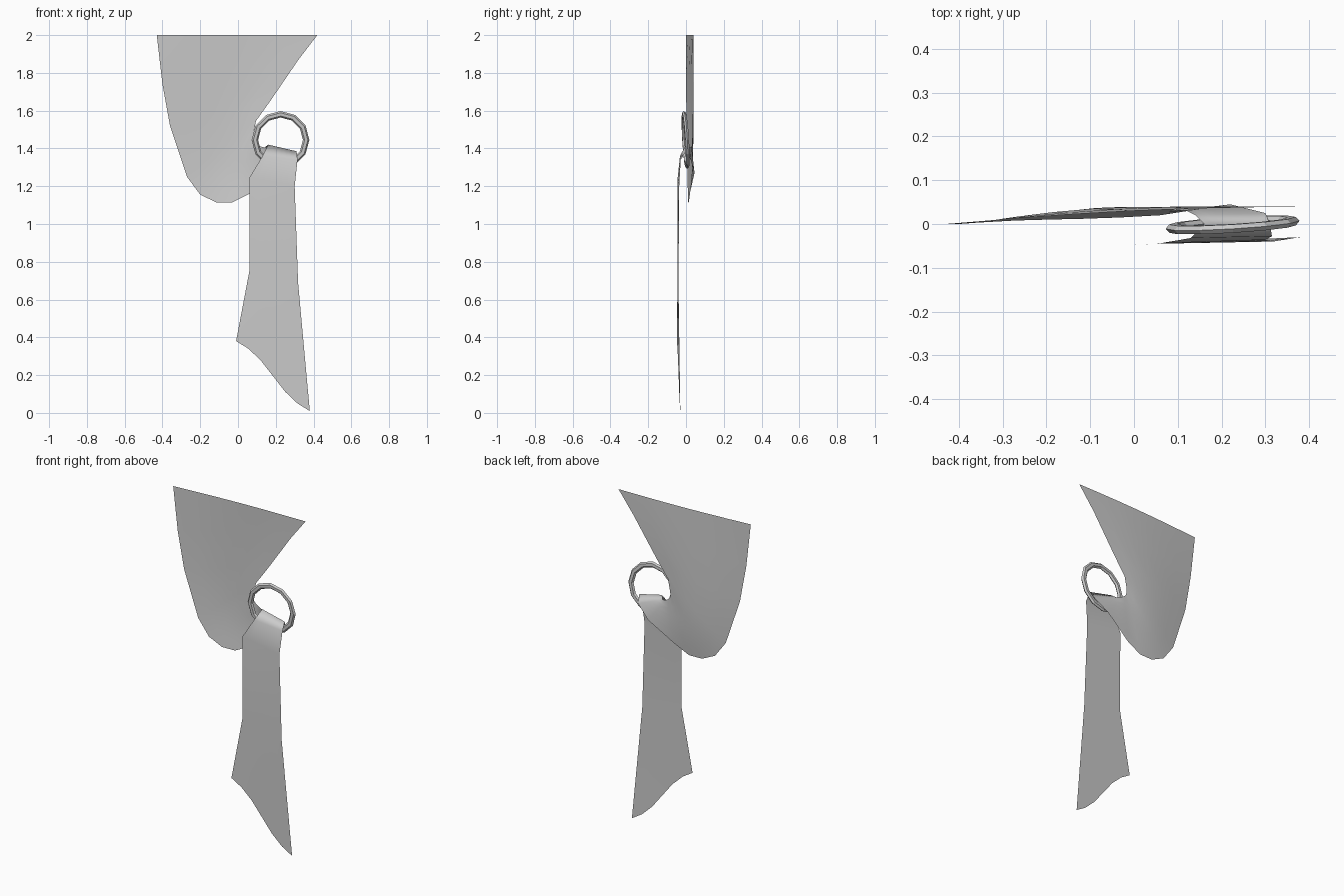
import bpy, bmesh, math
from mathutils import Vector

if "Cube" in bpy.data.objects:
    bpy.data.objects.remove(bpy.data.objects["Cube"])

# Cloth: (inner edge, outer edge, y bulge of the middle), from the top rail,
# swagged behind the ring, through it and down the front
ROWS = [
    ((.42, .04, 2.0), (-.43, 0, 2.0), .010),
    ((.32, .04, 1.87), (-.40, 0, 1.74), .014),
    ((.17, .037, 1.65), (-.36, .003, 1.52), .015),
    ((.095, .035, 1.545), (-.27, .008, 1.25), .015),
    ((.082, .035, 1.48), (-.20, .010, 1.155), .012),
    ((.08, .033, 1.455), (-.115, .012, 1.115), .010),
    ((.085, .033, 1.435), (-.03, .015, 1.115), .008),
    ((.10, .032, 1.42), (.06, .020, 1.16), .006),
    ((.12, .030, 1.41), (.22, .045, 1.27), 0),
    ((.14, .020, 1.405), (.30, .025, 1.34), 0),
    ((.16, 0, 1.42), (.31, 0, 1.385), 0),
    ((.13, -.032, 1.36), (.315, -.028, 1.34), 0),
    ((.06, -.044, 1.245), (.30, -.036, 1.20), 0),
    ((.06, -.045, .75), (.318, -.040, .69), 0),
    ((-.01, -.048, .38), (.38, -.030, .01), 0),
]
COLS = 6

bm = bmesh.new()
grid = []
for r, (a, b, bulge) in enumerate(ROWS):
    row = []
    for c in range(COLS + 1):
        t = c / COLS
        p = Vector(a).lerp(Vector(b), t)
        p.y += bulge * math.sin(math.pi * t)
        if r == len(ROWS) - 1:          # wavy slanted hem
            p.z += .025 * math.sin(2 * math.pi * t)
        row.append(bm.verts.new(p))
    grid.append(row)
for r0, r1 in zip(grid, grid[1:]):
    for c in range(COLS):
        bm.faces.new((r0[c], r0[c + 1], r1[c + 1], r1[c]))
bmesh.ops.recalc_face_normals(bm, faces=bm.faces)
mesh = bpy.data.meshes.new("curtain_cloth")
bm.to_mesh(mesh)
bm.free()
for f in mesh.polygons:
    f.use_smooth = True
cloth = bpy.data.objects.new("curtain_cloth", mesh)
bpy.context.collection.objects.link(cloth)

# Ring: low-poly, slightly flattened and tilted
bpy.ops.mesh.primitive_torus_add(
    major_segments=12, minor_segments=6, major_radius=.136, minor_radius=.017,
    location=(.225, -.002, 1.445), rotation=(math.pi / 2 + .06, 0, .06))
ring = bpy.context.object
ring.name = "tieback_ring"
ring.scale.z = .65
